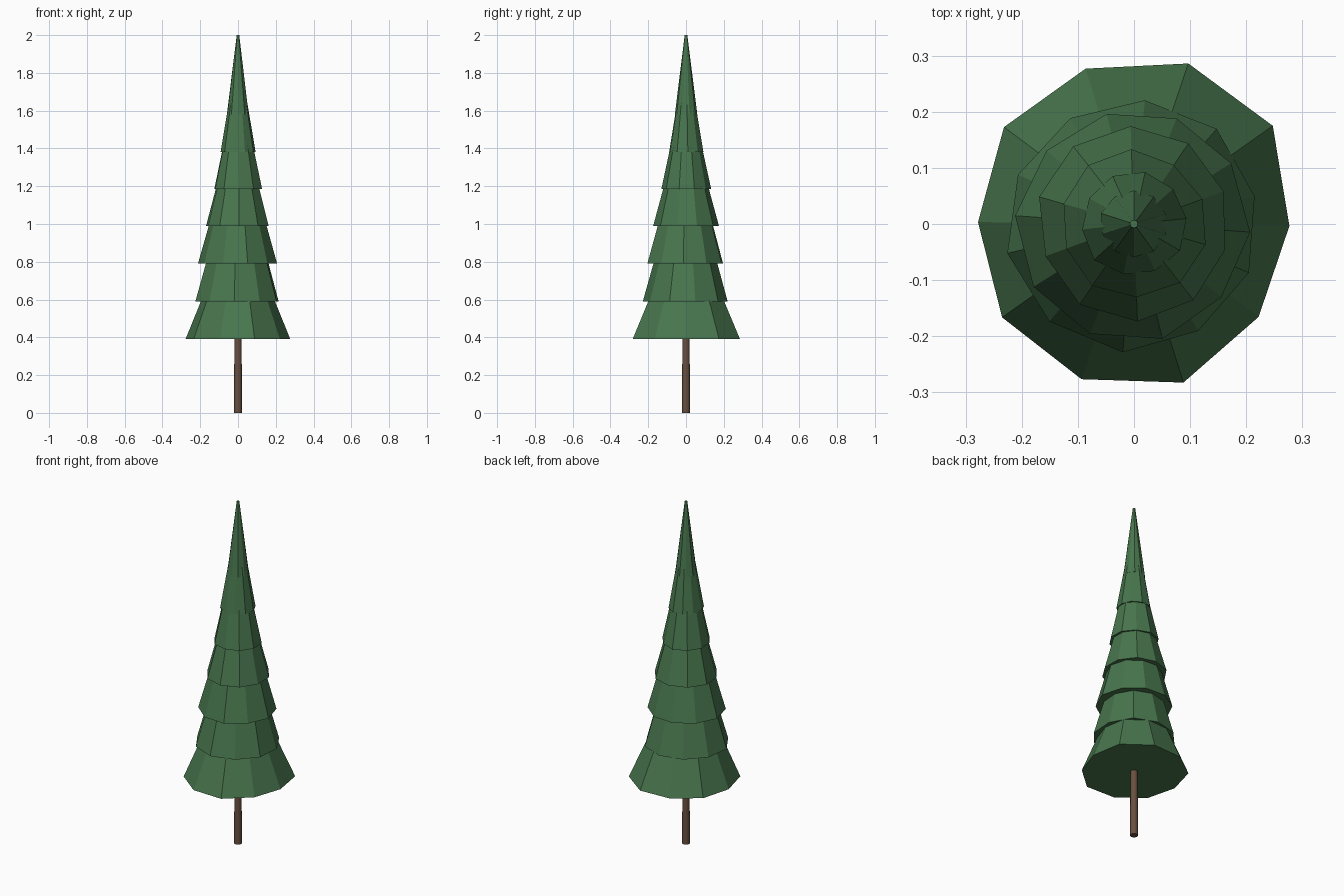
import bpy, bmesh, math, random

if "Cube" in bpy.data.objects:
    bpy.data.objects.remove(bpy.data.objects["Cube"])

random.seed(4)


def material(name, color):
    m = bpy.data.materials.new(name)
    m.diffuse_color = (*color, 1)
    m.use_nodes = True
    m.node_tree.nodes["Principled BSDF"].inputs["Base Color"].default_value = m.diffuse_color
    return m


GREEN = material("pine green", (0.065, 0.18, 0.075))
BROWN = material("bark brown", (0.14, 0.08, 0.05))


def frustum(name, z0, z1, bottom, r1, phase, mat):
    """Capped cone section; bottom is one radius per corner."""
    n = len(bottom)
    mean = sum(bottom) / n
    bm = bmesh.new()
    low, high = [], []
    for i, r in enumerate(bottom):
        a = math.radians(phase) + i * math.tau / n
        top = r1 * r / mean
        low.append(bm.verts.new((r * math.cos(a), r * math.sin(a), z0)))
        high.append(bm.verts.new((top * math.cos(a), top * math.sin(a), z1)))
    for i in range(n):
        j = (i + 1) % n
        bm.faces.new((low[i], low[j], high[j], high[i]))
    bm.faces.new(low[::-1])
    bm.faces.new(high)
    mesh = bpy.data.meshes.new(name)
    bm.to_mesh(mesh)
    bm.free()
    mesh.materials.append(mat)
    ob = bpy.data.objects.new(name, mesh)
    bpy.context.collection.objects.link(ob)
    return ob


# Trunk
trunk = frustum("trunk", 0, 0.45, [0.021] * 16, 0.019, 0, BROWN)
bpy.context.view_layer.objects.active = trunk
trunk.select_set(True)
bpy.ops.object.shade_smooth_by_angle(angle=math.radians(40))

# Widest skirt of branches, slightly uneven
skirt = [0.277, 0.303, 0.302, 0.29, 0.289, 0.278, 0.288, 0.292, 0.296, 0.277]
frustum("branch_tier_1", 0.39, 0.66, skirt, 0.175, -0.7, GREEN)

# Upper tiers: bottom height, top height, bottom radius, top radius, turn
tiers = [
    (0.59, 0.86, 0.226, 0.150, -23),
    (0.79, 1.06, 0.207, 0.132, -4),
    (0.99, 1.26, 0.172, 0.100, 20),
    (1.185, 1.45, 0.130, 0.074, 20),
    (1.38, 1.66, 0.094, 0.046, 6),
    (1.58, 2.00, 0.060, 0.007, 18),
]
for k, (z0, z1, r0, r1, turn) in enumerate(tiers, 2):
    radii = [r0 * random.uniform(0.97, 1.03) for _ in range(10)]
    frustum(f"branch_tier_{k}", z0, z1, radii, r1, turn, GREEN)
